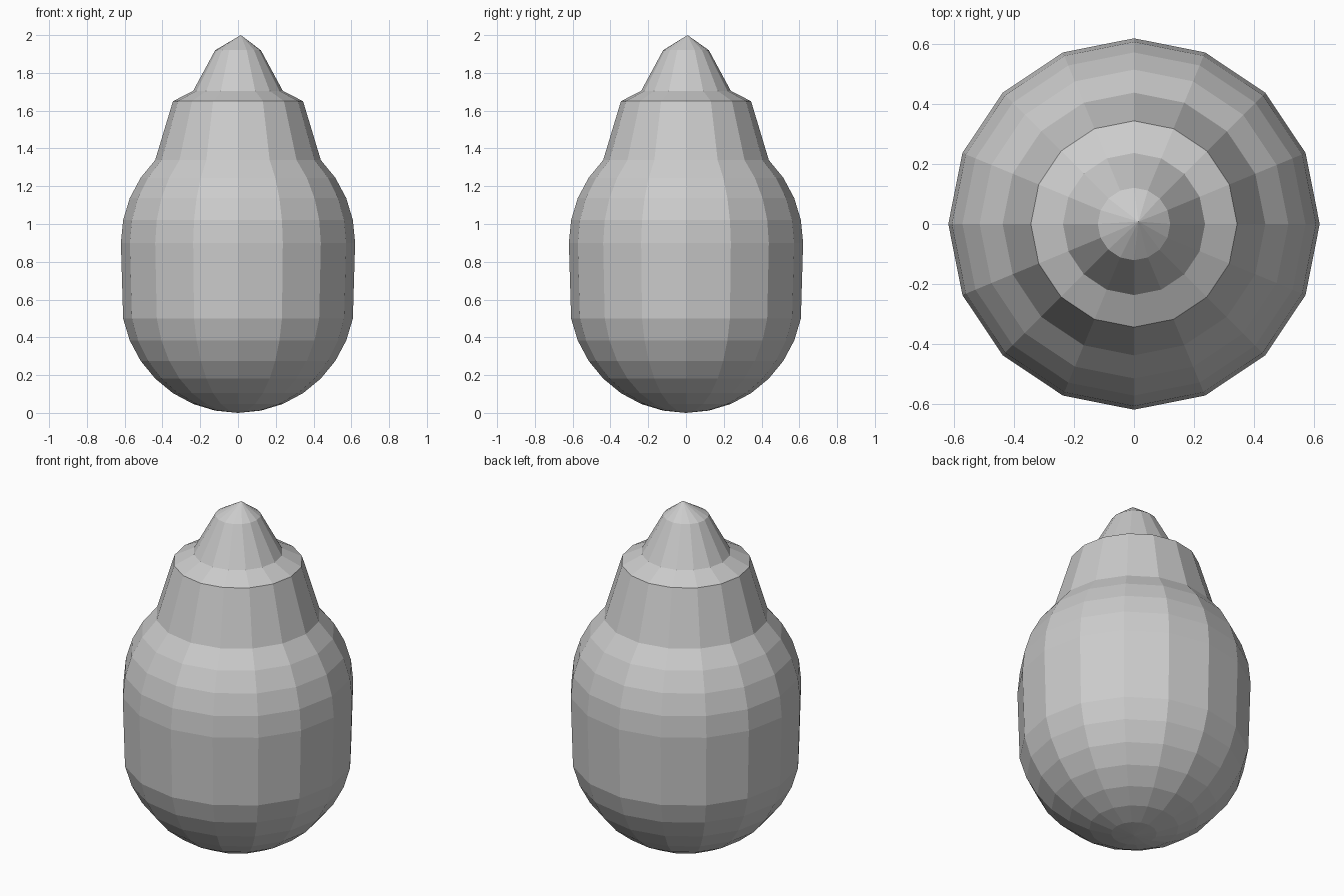
import bpy, bmesh, math

if "Cube" in bpy.data.objects:
    bpy.data.objects.remove(bpy.data.objects["Cube"])

R, SEG, RINGS = 0.62, 16, 16

# Capsule-like body: a low-poly sphere whose upper rings are lifted
bm = bmesh.new()
bmesh.ops.create_uvsphere(bm, u_segments=SEG, v_segments=RINGS, radius=R)

# Ring heights for the shoulder, neck and pointed tip (ring index from the bottom)
neck = {13: 1.65, 14: 1.705, 15: 1.92, 16: 2.0}
for v in bm.verts:
    ring = round(math.acos(max(-1, min(1, -v.co.z / R))) / math.pi * RINGS)
    if ring in neck:
        v.co.z = neck[ring]
    elif ring >= 8:
        v.co.z += R + 0.28      # stretched upper half
    else:
        v.co.z += R             # round base
    if ring == 16:
        v.co.x, v.co.y = 0.015, 0.008   # slightly off-centre tip

bmesh.ops.recalc_face_normals(bm, faces=bm.faces)
mesh = bpy.data.meshes.new("pointed_body")
bm.to_mesh(mesh)
bm.free()
body = bpy.data.objects.new("pointed_body", mesh)
bpy.context.collection.objects.link(body)
